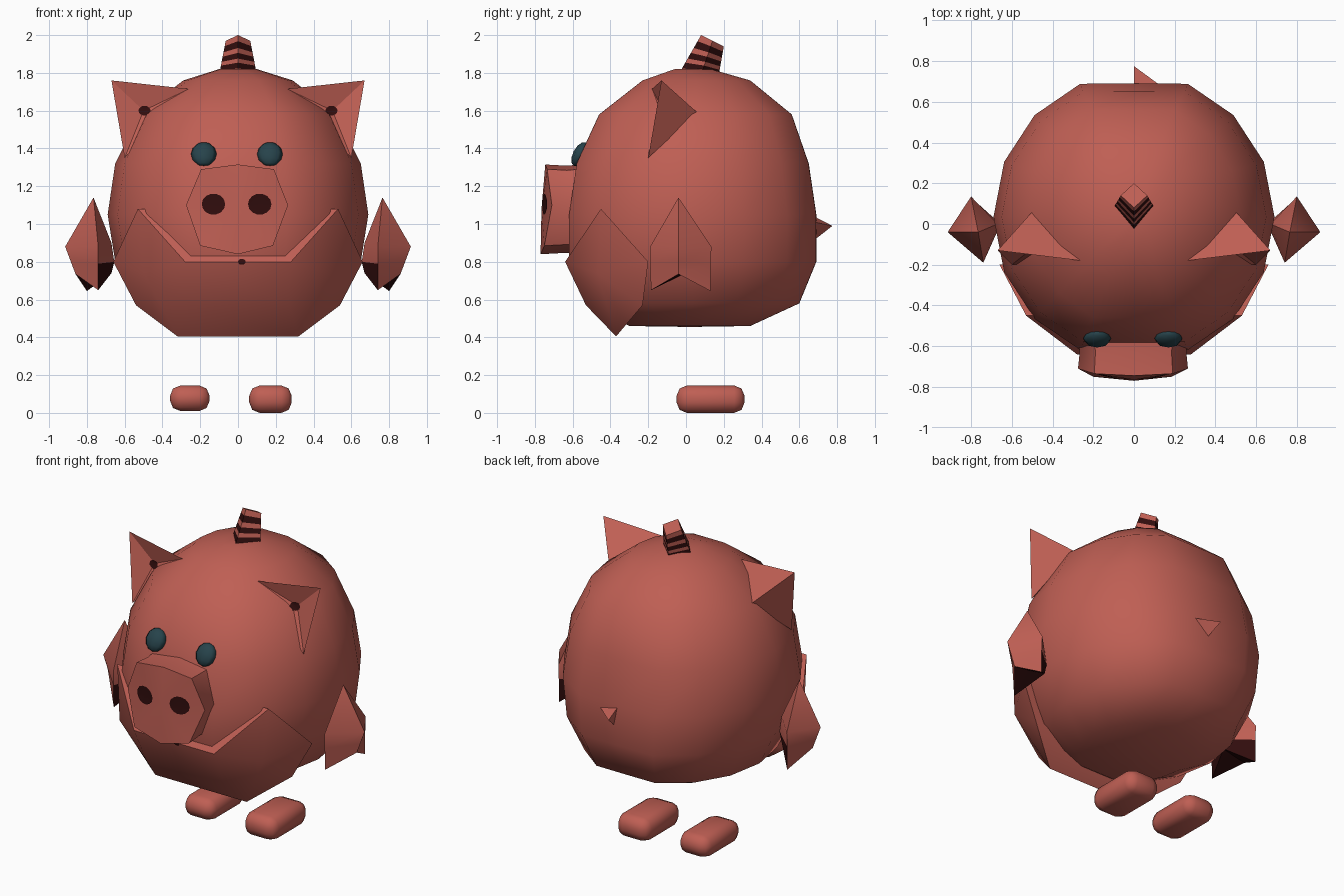
import bpy, bmesh, math
from mathutils import Vector, Matrix
from mathutils.bvhtree import BVHTree

if "Cube" in bpy.data.objects:
    bpy.data.objects.remove(bpy.data.objects["Cube"])


def material(name, rgb):
    m = bpy.data.materials.new(name)
    m.diffuse_color = (*rgb, 1)
    m.use_nodes = True
    m.node_tree.nodes["Principled BSDF"].inputs["Base Color"].default_value = m.diffuse_color
    return m


PINK = material("dusty red", (0.52, 0.114, 0.088))
DARK = material("dark maroon", (0.03, 0.004, 0.004))
TEAL = material("dark teal", (0.02, 0.056, 0.07))


def finish(name, bm, mats, angle=180, fix=True):
    """Turn a bmesh into an object, smooth below the given angle."""
    if fix:
        bmesh.ops.recalc_face_normals(bm, faces=bm.faces)
    me = bpy.data.meshes.new(name)
    bm.to_mesh(me)
    bm.free()
    for m in mats:
        me.materials.append(m)
    me.shade_smooth()
    me.set_sharp_from_angle(angle=math.radians(angle))
    ob = bpy.data.objects.new(name, me)
    bpy.context.collection.objects.link(ob)
    return ob


def loft(rings, start=None, end=None):
    """Join rings of points; close ends with a centre point or an n-gon."""
    bm = bmesh.new()
    vs = [[bm.verts.new(p) for p in r] for r in rings]
    n = len(vs[0])
    bands = []
    for a, b in zip(vs, vs[1:]):
        bands.append([bm.faces.new((a[i], a[(i + 1) % n], b[(i + 1) % n], b[i]))
                      for i in range(n)])
    caps = []
    for ring, tip in ((vs[0], start), (vs[-1], end)):
        if tip is None:
            caps.append([bm.faces.new(ring)])
        else:
            c = bm.verts.new(tip)
            caps.append([bm.faces.new((ring[i], ring[(i + 1) % n], c)) for i in range(n)])
    return bm, bands, caps


def decal(name, target, x, z, rx, rz, mat):
    """Thin painted disc laid on the front of a part."""
    me = target.data
    tree = BVHTree.FromPolygons([v.co for v in me.vertices],
                                [tuple(p.vertices) for p in me.polygons])
    bm = bmesh.new()

    def put(px, pz):
        hit = tree.ray_cast(Vector((px, -3, pz)), Vector((0, 1, 0)))[0]
        return bm.verts.new((px, (hit.y if hit else -0.15) - 0.006, pz))
    c = put(x, z)
    ring = [put(x + rx * math.cos(i * math.tau / 14), z + rz * math.sin(i * math.tau / 14))
            for i in range(14)]
    for i in range(14):
        bm.faces.new((c, ring[i], ring[(i + 1) % 14]))
    finish(name, bm, [mat], fix=False)


# Body: 16-sided rings, slightly squared front and back
def body_ring(z, hw, yf, yb):
    pts = []
    for i in range(16):
        a = i * math.tau / 16
        s = max(-1, min(1, 1.08 * math.sin(a)))
        pts.append((hw * math.cos(a), (yf + yb) / 2 + s * (yb - yf) / 2, z))
    return pts


profile = [(0.46, 0.32, -0.30, 0.34), (0.58, 0.54, -0.53, 0.60), (0.80, 0.65, -0.62, 0.69),
           (1.05, 0.69, -0.62, 0.69), (1.32, 0.65, -0.58, 0.65), (1.58, 0.52, -0.46, 0.56),
           (1.76, 0.29, -0.23, 0.34), (1.82, 0.10, -0.06, 0.13)]
bm, _, _ = loft([body_ring(*p) for p in profile], (0, 0.02, 0.455), (0, 0.03, 1.822))
finish("body", bm, [PINK])

# Belly shell with a pointed lobe on each side
lobe = [(0.53, -0.45, 1.08), (0.66, -0.20, 0.80), (0.54, -0.23, 0.57), (0.32, -0.37, 0.405),
        (0.27, -0.53, 0.57), (0.28, -0.64, 0.80), (0.50, -0.47, 0.74)]
bm = bmesh.new()
for x, y, z in lobe:
    bm.verts.new((x, y, z))
    bm.verts.new((-x, y, z))
bmesh.ops.convex_hull(bm, input=bm.verts)
belly = finish("belly", bm, [PINK], 45)
decal("mouth", belly, 0.02, 0.80, 0.02, 0.016, DARK)

# Snout: octagonal block with a slightly bent front
outline = [(0, 1.315, -0.745), (0.19, 1.29, -0.735), (0.265, 1.10, -0.71), (0.185, 0.885, -0.75),
           (0, 0.84, -0.77), (-0.2, 0.885, -0.75), (-0.275, 1.10, -0.71), (-0.195, 1.29, -0.735)]
bm, _, _ = loft([[(x, -0.56, z) for x, z, y in outline],
                 [(x * 0.97, -0.63, 1.1 + (z - 1.1) * 0.97) for x, z, y in outline],
                 [(x, y, z) for x, z, y in outline]], (0, -0.5, 1.08), (0, -0.765, 1.08))
snout = finish("snout", bm, [PINK], 44)
for side, x in (("left", -0.13), ("right", 0.115)):
    decal(side + "_nostril", snout, x, 1.105, 0.062, 0.056, DARK)

# Horn: four-sided stalk leaning back, striped in bands
base = [(0.1, 0.08, 1.79), (0, 0.17, 1.77), (-0.1, 0.08, 1.79), (0, -0.035, 1.80)]
top = [(0.065, 0.14, 1.97), (0, 0.2, 1.94), (-0.065, 0.14, 1.97), (0, 0.08, 2.0)]
steps = (0, 0.12, 0.27, 0.38, 0.53, 0.66, 0.84, 1)
bm, bands, _ = loft([[Vector(a).lerp(Vector(b), t) for a, b in zip(base, top)] for t in steps])
for band in bands[1::2]:
    for f in band:
        f.material_index = 1
finish("horn", bm, [PINK, DARK], 40)

# Tail: small wedge on the back
bm = bmesh.new()
for p in [(0, 0.775, 0.99), (0, 0.66, 1.05), (0.13, 0.68, 1.01), (0.03, 0.66, 0.90)]:
    bm.verts.new(p)
bmesh.ops.convex_hull(bm, input=bm.verts)
finish("tail", bm, [PINK], 30)

ear = [(0.67, -0.13, 1.76), (0.26, -0.18, 1.715), (0.60, -0.20, 1.35),
       (0.50, 0.06, 1.59), (0.50, -0.12, 1.60)]
ear_faces = [(0, 1, 4), (1, 2, 4), (2, 0, 4), (0, 1, 3), (1, 2, 3), (2, 0, 3)]
# Arm rings run outer, back, inner, front
arm = [[(0.86, -0.04, 0.735), (0.80, 0.13, 0.645), (0.67, 0.0, 0.74), (0.74, -0.185, 0.65)],
       [(0.885, -0.04, 0.80), (0.80, 0.13, 0.79), (0.655, 0.0, 0.80), (0.74, -0.19, 0.79)],
       [(0.915, -0.04, 0.88), (0.80, 0.135, 0.88), (0.67, 0.0, 0.90), (0.74, -0.19, 0.88)]]

for side, s in (("left", -1), ("right", 1)):
    # Ear with a hollow front and dark spot
    bm = bmesh.new()
    vs = [bm.verts.new((s * x, y, z)) for x, y, z in ear]
    for f in ear_faces:
        bm.faces.new([vs[i] for i in f])
    ob = finish(side + "_ear", bm, [PINK], 30)
    decal(side + "_ear_spot", ob, s * 0.495, 1.6, 0.032, 0.026, DARK)

    # Arm: pointed at the shoulder, notched dark hoof below
    bm, bands, caps = loft([[(s * x, y, z) for x, y, z in r] for r in arm],
                           (s * 0.765, -0.02, 0.735), (s * 0.765, -0.04, 1.14))
    for f in bands[0][1:3] + caps[0]:
        f.material_index = 1
    finish(side + "_arm", bm, [PINK, DARK], 50)

    # Eye: flattened low-poly ball tilted back
    bm = bmesh.new()
    bmesh.ops.create_uvsphere(bm, u_segments=8, v_segments=6, radius=1)
    bm.transform(Matrix.Translation((s * 0.175 - 0.006, -0.562, 1.37))
                 @ Matrix.Rotation(math.radians(-28), 4, 'X')
                 @ Matrix.Diagonal((0.068, 0.036, 0.07, 1)))
    finish(side + "_eye", bm, [TEAL])

    # Foot: rounded block
    cx, w, z0 = (-0.255, 0.21, 0.01) if s < 0 else (0.172, 0.225, 0.0)
    bm = bmesh.new()
    bmesh.ops.create_cube(bm, size=1)
    bm.transform(Matrix.Translation((cx, 0.13, (z0 + 0.145) / 2))
                 @ Matrix.Diagonal((w, 0.36, 0.145 - z0, 1)))
    bmesh.ops.bevel(bm, geom=bm.edges[:], offset=0.055, segments=2, profile=0.5, affect='EDGES')
    finish(side + "_foot", bm, [PINK])
